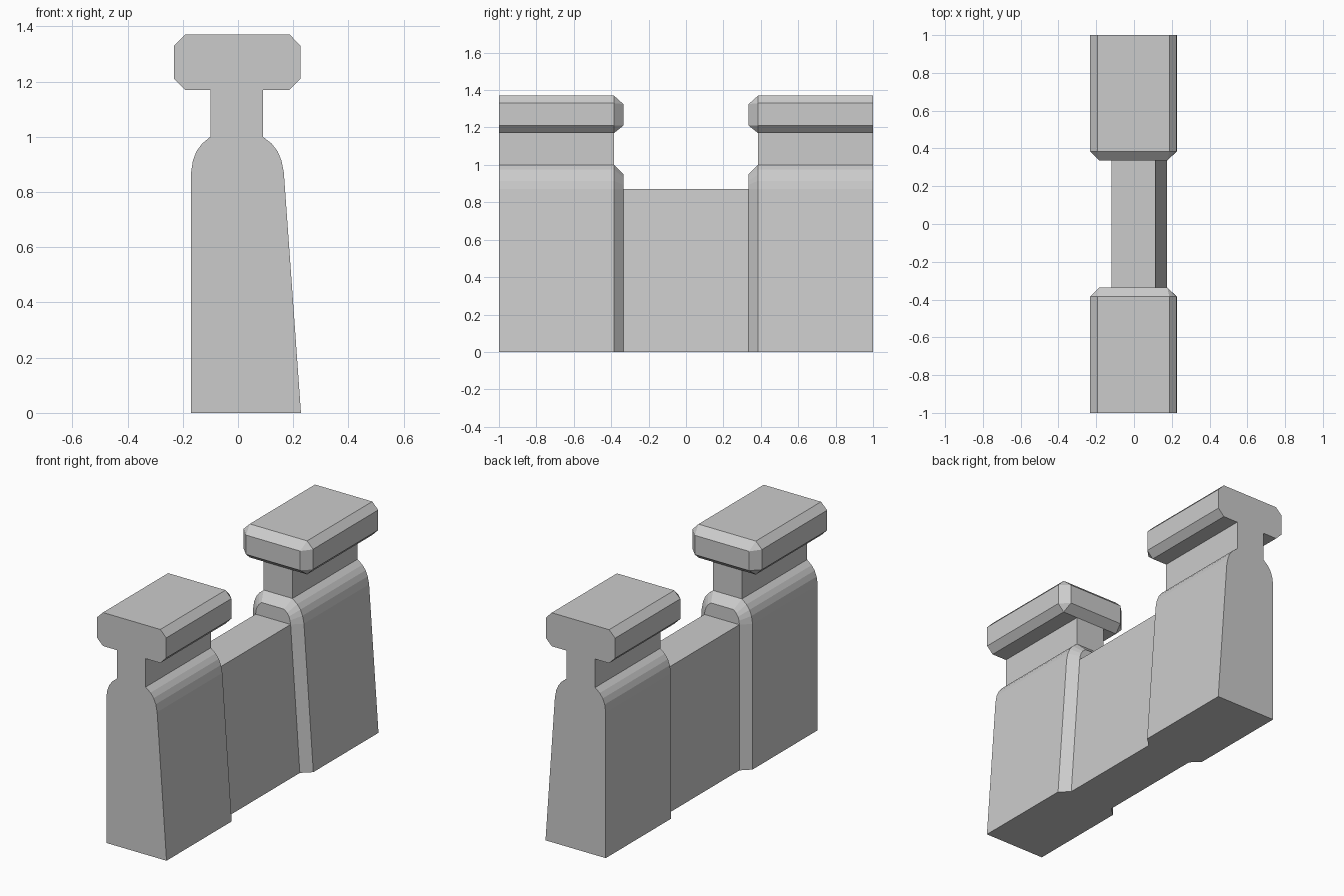
import bpy, bmesh

if "Cube" in bpy.data.objects:
    bpy.data.objects.remove(bpy.data.objects["Cube"])

# Cross-section (x, z), anticlockwise seen from the front
body = [(-0.17, 0), (0.228, 0), (0.166, 0.87), (0.157, 0.915), (0.143, 0.948), (0.122, 0.975), (0.09, 1.0),
        (-0.10, 1.0), (-0.13, 0.975), (-0.15, 0.948), (-0.163, 0.915), (-0.17, 0.87)]
cap = [(0.09, 1.17), (0.187, 1.17), (0.226, 1.21), (0.226, 1.33), (0.187, 1.37),
       (-0.192, 1.37), (-0.232, 1.33), (-0.232, 1.21), (-0.192, 1.17), (-0.10, 1.17)]
# Body section at the narrow end of its chamfer
body_end = [(-0.118, 0), (0.174, 0), (0.113, 0.87), (0.109, 0.893), (0.102, 0.915), (0.09, 0.933), (0.07, 0.95),
            (-0.08, 0.95), (-0.097, 0.933), (-0.109, 0.915), (-0.116, 0.893), (-0.118, 0.87)]
Y_OUT, Y_SHOULDER, Y_END = -1.0, -0.385, -0.335

bm = bmesh.new()


def section(points, y):
    return [bm.verts.new((x, y, z)) for x, z in points]


def loft(a, b, closed=True):
    n = len(a)
    for i in range(n if closed else n - 1):
        j = (i + 1) % n
        bm.faces.new((a[i], a[j], b[j], b[i]))


# Post with neck and cap: one extruded outline
n = 7
outline = body[:n] + cap + body[n:]
outer, inner = section(outline, Y_OUT), section(outline, Y_SHOULDER)
bm.faces.new(outer)
loft(outer, inner)
k = n + len(cap)
body_ring, cap_ring = inner[:n] + inner[k:], inner[n:k]

# Flat inner end of the neck
bm.faces.new((inner[n - 1], inner[n], inner[k - 1], inner[k]))

# Chamfered inner end of the cap
clamped = [(min(max(x, -0.182), 0.176), min(max(z, 1.21), 1.325)) for x, z in cap]
cap_end = section(clamped, Y_END)
loft(cap_ring, cap_end)
bm.faces.new(cap_end)

# Chamfered inner end of the body
end_ring = section(body_end, Y_END)
loft(body_ring, end_ring)
bm.faces.new(end_ring[2:])

# Lower wall linking the two posts, up to the mirror plane
wall = end_ring[:3] + [end_ring[-1]]
loft(wall, [bm.verts.new((v.co.x, 0, v.co.z)) for v in wall])

bmesh.ops.remove_doubles(bm, verts=bm.verts, dist=0.0005)
bmesh.ops.recalc_face_normals(bm, faces=bm.faces)
mesh = bpy.data.meshes.new("notched_wall")
bm.to_mesh(mesh)
bm.free()
obj = bpy.data.objects.new("notched_wall", mesh)
bpy.context.collection.objects.link(obj)

# Second post mirrored front to back
mirror = obj.modifiers.new("mirror", "MIRROR")
mirror.use_axis = (False, True, False)
mirror.use_clip = True
